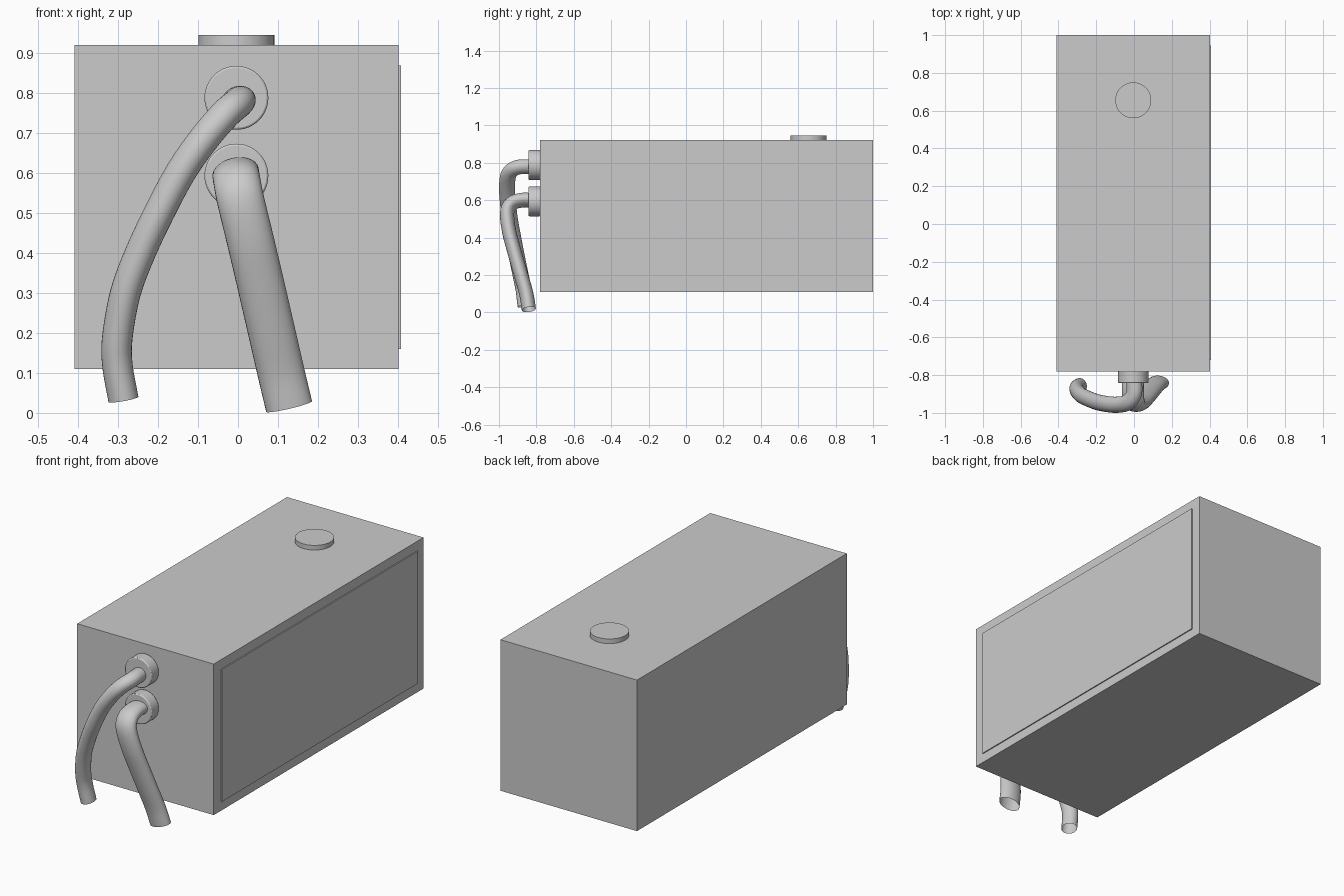
import bpy, bmesh, math
from mathutils import Vector

if "Cube" in bpy.data.objects:
    bpy.data.objects.remove(bpy.data.objects["Cube"])


def finish(name, bm, smooth=False):
    bmesh.ops.recalc_face_normals(bm, faces=bm.faces)
    mesh = bpy.data.meshes.new(name)
    bm.to_mesh(mesh)
    bm.free()
    ob = bpy.data.objects.new(name, mesh)
    bpy.context.collection.objects.link(ob)
    if smooth:
        bpy.ops.object.select_all(action='DESELECT')
        ob.select_set(True)
        bpy.context.view_layer.objects.active = ob
        bpy.ops.object.shade_smooth_by_angle(angle=math.radians(40))
    return ob


def box(name, lo, hi):
    bm = bmesh.new()
    bmesh.ops.create_cube(bm, size=1)
    for v in bm.verts:
        v.co = Vector([(a + b) / 2 + c * (b - a) for a, b, c in zip(lo, hi, v.co)])
    return finish(name, bm)


def disc(name, center, radius, depth, along_y=False, bevel=0.0):
    bm = bmesh.new()
    bmesh.ops.create_cone(bm, cap_ends=True, segments=48, radius1=radius,
                          radius2=radius, depth=depth)
    ob = finish(name, bm, True)
    ob.location = center
    if along_y:
        ob.rotation_euler.x = math.pi / 2
    if bevel:
        mod = ob.modifiers.new("edge", 'BEVEL')
        mod.width, mod.segments = bevel, 2
    return ob


def spline(points, steps=6):
    pts = [Vector(p) for p in points]
    pts = [2 * pts[0] - pts[1]] + pts + [2 * pts[-1] - pts[-2]]
    out = []
    for a, b, c, d in zip(pts, pts[1:], pts[2:], pts[3:]):
        for i in range(steps):
            t = i / steps
            out.append(0.5 * (2 * b + (c - a) * t + (2 * a - 5 * b + 4 * c - d) * t * t
                              + (3 * b - a - 3 * c + d) * t ** 3))
    return out + [pts[-2]]


def hose(name, points, half_width, half_depth, side, sides=28):
    """Sweep an open-ended oval section along a spline."""
    path = spline(points)
    bm = bmesh.new()
    side = Vector(side)
    prev = None
    for i, p in enumerate(path):
        t = (path[min(i + 1, len(path) - 1)] - path[max(i - 1, 0)]).normalized()
        side = (side - t * side.dot(t)).normalized()
        up = t.cross(side)
        ring = []
        for k in range(sides):
            a = 2 * math.pi * k / sides
            ring.append(bm.verts.new(p + side * half_width * math.cos(a)
                                     + up * half_depth * math.sin(a)))
        if prev:
            for k in range(sides):
                n = (k + 1) % sides
                bm.faces.new((prev[k], prev[n], ring[n], ring[k]))
        prev = ring
    return finish(name, bm, True)


# Tank body and raised side panel
box("tank_body", (-0.409, -0.78, 0.11), (0.402, 1.0, 0.921))
box("side_panel", (0.398, -0.72, 0.16), (0.408, 0.945, 0.87))

# Filler cap on top
disc("filler_cap", (-0.004, 0.655, 0.93), 0.095, 0.032)

# Hose fittings on the front
for label, z in (("upper", 0.789), ("lower", 0.594)):
    disc(label + "_fitting", (-0.004, -0.81, z), 0.08, 0.064, True, 0.005)

# Hoses
hose("upper_hose", [
    (0, -0.82, 0.78), (0, -0.90, 0.776), (-0.035, -0.945, 0.745),
    (-0.09, -0.957, 0.68), (-0.145, -0.953, 0.60), (-0.198, -0.942, 0.50),
    (-0.245, -0.924, 0.40), (-0.282, -0.905, 0.30), (-0.302, -0.882, 0.19),
    (-0.302, -0.868, 0.12), (-0.287, -0.858, 0.034)], 0.043, 0.038, (1, 0, 0.6))
hose("lower_hose", [
    (-0.006, -0.82, 0.60), (-0.006, -0.88, 0.60), (-0.003, -0.932, 0.582),
    (0.006, -0.956, 0.535), (0.029, -0.947, 0.44), (0.055, -0.919, 0.33),
    (0.085, -0.882, 0.20), (0.108, -0.854, 0.10), (0.128, -0.84, 0.016)],
    0.059, 0.038, (1, 0, 0.235))
